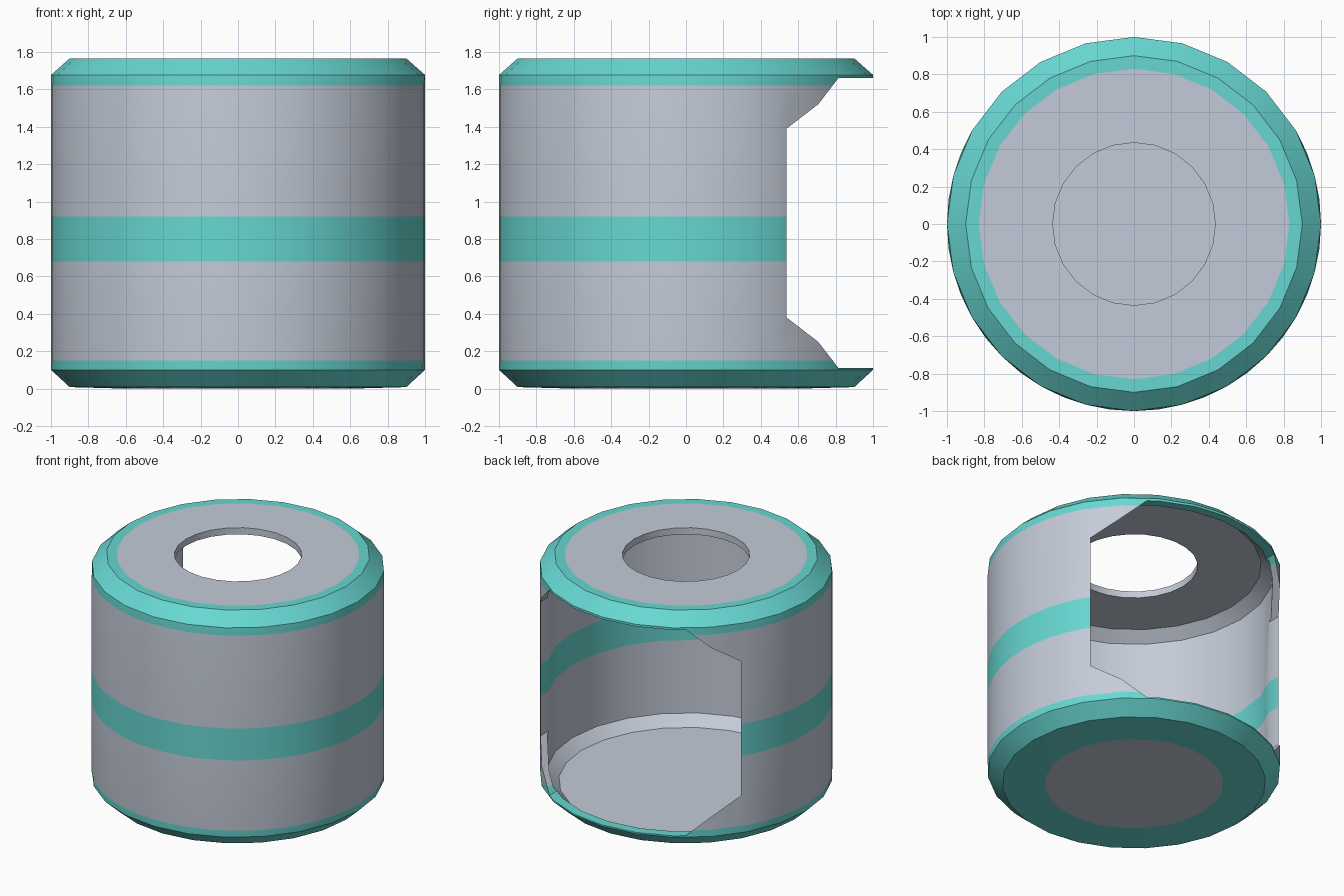
import bpy, bmesh, math

if "Cube" in bpy.data.objects:
    bpy.data.objects.remove(bpy.data.objects["Cube"])

def material(name, rgb):
    m = bpy.data.materials.new(name)
    m.diffuse_color = (*rgb, 1)
    m.use_nodes = True
    m.node_tree.nodes["Principled BSDF"].inputs["Base Color"].default_value = m.diffuse_color
    return m

MATS = [material("light_grey", (0.55, 0.60, 0.69)), material("teal", (0.136, 0.68, 0.64))]
GREY, TEAL = 0, 1

def make_object(name, bm):
    bmesh.ops.remove_doubles(bm, verts=bm.verts, dist=1e-5)
    bmesh.ops.recalc_face_normals(bm, faces=bm.faces)
    mesh = bpy.data.meshes.new(name)
    bm.to_mesh(mesh)
    bm.free()
    for m in MATS:
        mesh.materials.append(m)
    ob = bpy.data.objects.new(name, mesh)
    bpy.context.collection.objects.link(ob)
    return ob

# Hollow body profile: radius, height, colour of the band up to the next point
profile = [
    (0, 0, GREY), (0.61, 0, TEAL), (0.90, 0.008, TEAL), (1, 0.10, TEAL),
    (1, 0.15, GREY), (1, 0.68, TEAL), (1, 0.92, GREY), (1, 1.62, TEAL),
    (1, 1.677, TEAL), (0.90, 1.765, TEAL), (0.83, 1.765, GREY), (0.435, 1.765, GREY),
    (0.435, 1.715, GREY), (0.87, 1.715, GREY), (0.95, 1.645, GREY), (0.95, 0.92, TEAL),
    (0.95, 0.68, GREY), (0.95, 0.13, GREY), (0.87, 0.058, GREY), (0, 0.058, GREY),
]
N = 48
bm = bmesh.new()
rings = []
for r, z, _ in profile:
    ring = []
    for i in range(N):
        a = 2 * math.pi * i / N
        # 24-sided rims; the closed side of the outer wall is rounder
        round_wall = r == 1 and 0.12 < z < 1.65 and math.sin(a) < 0.4
        k = 1 if i % 2 == 0 or round_wall else math.cos(math.pi / 24)
        ring.append(bm.verts.new((r * k * math.cos(a), r * k * math.sin(a), z)))
    rings.append(ring)
for j in range(len(rings) - 1):
    for i in range(N):
        n = (i + 1) % N
        if profile[j][0] == 0:
            vs = (rings[j][0], rings[j + 1][i], rings[j + 1][n])
        elif profile[j + 1][0] == 0:
            vs = (rings[j][i], rings[j + 1][0], rings[j][n])
        else:
            vs = (rings[j][i], rings[j][n], rings[j + 1][n], rings[j + 1][i])
        bm.faces.new(vs).material_index = profile[j][2]
bmesh.ops.delete(bm, geom=[v for v in bm.verts if not v.link_faces], context='VERTS')
body = make_object("hollow_body", bm)

# Cutter for the rear opening: rectangle with sloped corners
half = [(0.567, 0.11), (0.607, 0.15), (0.837, 0.38), (0.837, 0.68), (0.837, 0.92),
        (0.837, 1.39), (0.607, 1.62), (0.567, 1.66)]
outline = half + [(-x, z) for x, z in reversed(half)]
bm = bmesh.new()
near = [bm.verts.new((x, 0.1, z)) for x, z in outline]
far = [bm.verts.new((x, 1.3, z)) for x, z in outline]
bm.faces.new(near)
bm.faces.new(far)
for i in range(len(outline)):
    n = (i + 1) % len(outline)
    f = bm.faces.new((near[i], near[n], far[n], far[i]))
    z = (outline[i][1] + outline[n][1]) / 2
    f.material_index = TEAL if z < 0.15 or z > 1.62 or 0.68 < z < 0.92 else GREY
cutter = make_object("opening_cutter", bm)
cutter.hide_render = True

# Cut the opening, then shade smooth with sharp edges
mod = body.modifiers.new("opening", 'BOOLEAN')
mod.operation = 'DIFFERENCE'
mod.solver = 'EXACT'
mod.object = cutter
bpy.context.view_layer.objects.active = body
body.select_set(True)
cutter.select_set(False)
bpy.ops.object.modifier_apply(modifier=mod.name)
bpy.data.objects.remove(cutter)
bpy.ops.object.shade_smooth_by_angle(angle=math.radians(30))
